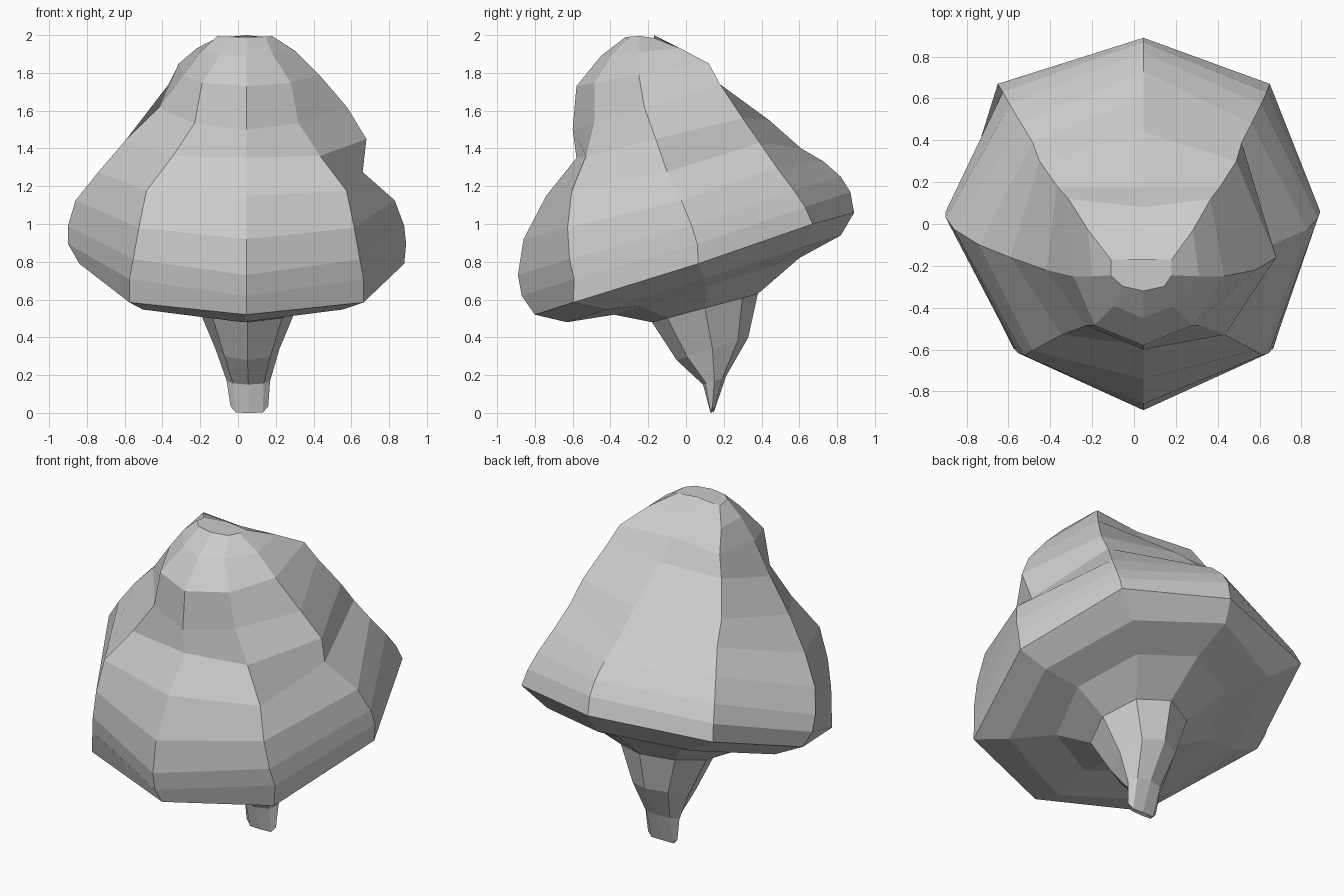
import bpy, bmesh
from math import sqrt

# Tilted eight-sided rings from crown to stem tip:
# front y, front z, back y, back z, left x, right x
RINGS = [
    (-0.32, 1.99, -0.17, 2.00, -0.11, 0.18),
    (-0.45, 1.89, -0.05, 1.93, -0.20, 0.31),
    (-0.58, 1.73, 0.08, 1.85, -0.29, 0.43),
    (-0.60, 1.50, 0.18, 1.73, -0.42, 0.58),
    (-0.58, 1.35, 0.44, 1.55, -0.59, 0.68),
    (-0.74, 1.15, 0.61, 1.40, -0.74, 0.66),
    (-0.86, 0.92, 0.73, 1.33, -0.86, 0.83),
    (-0.89, 0.73, 0.82, 1.25, -0.90, 0.88),
    (-0.87, 0.62, 0.87, 1.17, -0.90, 0.89),
    (-0.80, 0.52, 0.89, 1.06, -0.84, 0.88),
    (-0.63, 0.48, 0.82, 0.94, -0.67, 0.72),
    (-0.38, 0.52, 0.60, 0.82, -0.42, 0.50),
    (-0.18, 0.48, 0.38, 0.63, -0.21, 0.31),
    (-0.05, 0.28, 0.33, 0.40, -0.12, 0.22),
    (0.09, 0.15, 0.21, 0.19, -0.06, 0.17),
    (0.13, 0.00, 0.15, 0.01, -0.04, 0.16),
]
# Front folds that run down the cap: half width per ring
FRONT_FOLD = [0.10, 0.14, 0.235, 0.275, 0.39, 0.53, 0.57, 0.60, 0.62, 0.62, 0.53]
FOLD_DEPTH = {4: 0.05, 5: 0.10, 7: 0.16, 8: 0.16, 9: 0.12}
# Sideways creases lean forward at the top, backward at the rim
SIDE_SHIFT = [0, 0, 0, -0.01, -0.09, -0.035, 0.04, 0.065, 0.06, 0.02]
# Flattened back, diagonal corners: half width, y, z
BACK_CORNER = [(0.145, -0.17, 1.985), (0.25, -0.03, 1.93), (0.34, 0.12, 1.85),
               (0.39, 0.18, 1.74), (0.47, 0.30, 1.56), (0.50, 0.39, 1.43),
               (0.55, 0.48, 1.30), (0.60, 0.57, 1.18), (0.63, 0.63, 1.09),
               (0.65, 0.67, 1.00)]
MID_X = 0.045
D = sqrt(0.5)


def ring_points(i, fy, fz, by, bz, xl, xr):
    def at(x, t, dy=0):
        return (x, fy + (by - fy) * t + dy, fz + (bz - fz) * t)
    w = (xr - xl) / 2
    mid = MID_X if i < 10 else (xl + xr) / 2
    ff = FRONT_FOLD[i] if i < len(FRONT_FOLD) else w * D
    tf = FOLD_DEPTH.get(i, (1 - D) / 2)
    dy = SIDE_SHIFT[i] if i < len(SIDE_SHIFT) else 0

    def back(side):
        if i < len(BACK_CORNER):
            bw, y, z = BACK_CORNER[i]
            return (0.035 - 0.004 * i + side * bw, y, z)
        return at((xl + xr) / 2 + side * w * D, (1 + D) / 2)
    return [at(mid, 0), at(mid + ff, tf), at(xr, 0.5, dy), back(1),
            at(mid, 1), back(-1), at(xl, 0.5, dy), at(mid - ff, tf)]


# Cap and stem in one skin
bm = bmesh.new()
loops = [[bm.verts.new(p) for p in ring_points(i, *r)] for i, r in enumerate(RINGS)]
for k in (2, 6):  # stem tip tapers to the middle
    loops[-1][k].co.z += 0.03
for a, b in zip(loops, loops[1:]):
    for k in range(8):
        n = (k + 1) % 8
        bm.faces.new((a[k], b[k], b[n], a[n]))
bm.faces.new(loops[0])
bm.faces.new(loops[-1][::-1])
bmesh.ops.recalc_face_normals(bm, faces=bm.faces)

mesh = bpy.data.meshes.new("leaning_cap_and_stem")
bm.to_mesh(mesh)
bm.free()
obj = bpy.data.objects.new("leaning_cap_and_stem", mesh)
bpy.context.collection.objects.link(obj)
